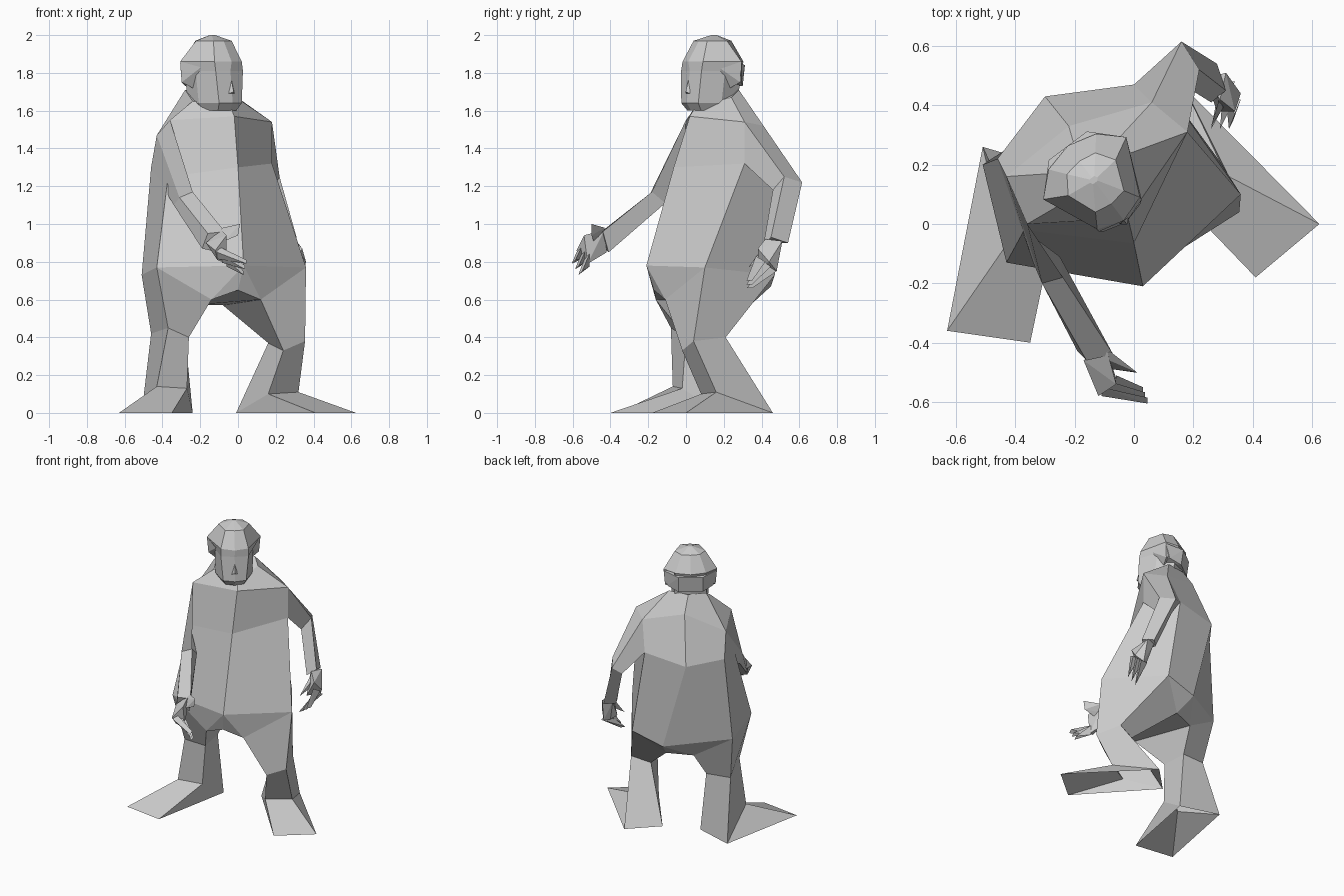
import bpy, bmesh
from mathutils import Vector as V


def finish(name, bm):
    bmesh.ops.recalc_face_normals(bm, faces=bm.faces)
    me = bpy.data.meshes.new(name)
    bm.to_mesh(me)
    bm.free()
    ob = bpy.data.objects.new(name, me)
    bpy.context.collection.objects.link(ob)
    return ob


def shell(name, pts, faces):
    bm = bmesh.new()
    vs = [bm.verts.new(p) for p in pts]
    for f in faces:
        bm.faces.new([vs[i] for i in f])
    return finish(name, bm)


def loft(name, rings, cap0=False, cap1=False):
    bm = bmesh.new()
    vs = [[bm.verts.new(p) for p in r] for r in rings]
    n = len(vs[0])
    for a, b in zip(vs, vs[1:]):
        for i in range(n):
            j = (i + 1) % n
            bm.faces.new((a[i], a[j], b[j], b[i]))
    if cap0:
        bm.faces.new(vs[0])
    if cap1:
        bm.faces.new(vs[-1])
    return finish(name, bm)


def hull(name, pts):
    bm = bmesh.new()
    for p in pts:
        bm.verts.new(p)
    bmesh.ops.convex_hull(bm, input=bm.verts)
    return finish(name, bm)


def facing(s, d, z):
    """Figure frame: s to its left, d forward, turned towards the front right."""
    s -= .02
    return V((.8 * s + .6 * d, .6 * s - .8 * d, z))


# torso: six-sided rings (front, left, back left, back, back right, right)
F, L, BL = (.03, -.21, .78), (.36, .1, .77), (.1, .47, .73)
B, BR, R = (-.13, .45, .67), (-.51, .2, .73), (-.43, -.13, .77)
mid = [(0, -.065, 1.3), (.18, .31, 1.32), (0, .47, 1.32),
       (-.3, .43, 1.28), (-.46, .22, 1.3), (-.37, -.02, 1.25)]
shoulder = [(-.02, .02, 1.57), (.18, .31, 1.54), (.06, .41, 1.52),
            (-.22, .33, 1.6), (-.43, .16, 1.47), (-.36, 0, 1.55)]
neck = [(-.04, .05, 1.62), (-.01, .24, 1.67), (-.06, .28, 1.71),
        (-.2, .26, 1.71), (-.28, .17, 1.71), (-.24, .07, 1.65)]
loft("torso", [[F, L, BL, B, BR, R], mid, shoulder, neck], cap1=True)

# pelvis between the legs
CFr, CFm, CFl = (-.14, -.16, .6), (0, -.17, .65), (.12, -.11, .6)
CBl, CBr = (-.08, .34, .57), (-.25, .27, .57)
shell("pelvis", [F, R, CFr, CFm, CFl, L, BL, CBl, CBr, BR, B],
      [(0, 1, 2), (0, 2, 3), (0, 3, 4), (0, 4, 5), (10, 6, 7),
       (10, 7, 8), (10, 8, 9), (2, 3, 4, 7, 8)])

# legs and open-soled feet: hip, knee and ankle rings
# (inner front, outer front, outer back, inner back), then outer and inner toe
legs = {
    "right": ([CFr, R, BR, CBr],
              [(-.26, 0, .4), (-.37, -.08, .45), (-.46, .15, .42), (-.28, .17, .41)],
              [(-.27, -.02, .13), (-.43, -.07, .14), (-.51, .26, 0), (-.24, .18, 0)],
              [(-.63, -.36, 0), (-.35, -.4, 0)]),
    "left": ([CFl, L, BL, CBl],
             [(.24, -.02, .33), (.355, .04, .38), (.29, .21, .4), (.16, .17, .37)],
             [(.16, .08, .1), (.32, .16, .11), (.17, .46, 0), (-.01, .28, 0)],
             [(.625, 0, 0), (.41, -.18, 0)]),
}
for side, (hip, knee, ankle, toes) in legs.items():
    loft(side + "_leg", [hip, knee, ankle])
    shell(side + "_foot", ankle + toes, [(0, 1, 4, 5), (1, 2, 4), (0, 3, 5)])

# arms: rooted on the torso's shoulder corners, then elbow and wrist
loft("right_arm", [[shoulder[5], shoulder[4], mid[4], mid[5]],
                   [(-.24, -.18, 1.17), (-.31, -.2, 1.14), (-.34, -.13, 1.1), (-.25, -.11, 1.11)],
                   [(-.07, -.44, .96), (-.16, -.46, .95), (-.19, -.43, .87), (-.1, -.41, .85)]],
     cap1=True)
loft("left_arm", [[shoulder[1], mid[1], mid[2], shoulder[2]],
                  [(.22, .52, 1.25), (.18, .46, 1.18), (.13, .54, 1.16), (.16, .615, 1.22)],
                  [(.31, .45, .93), (.26, .41, .89), (.22, .48, .9), (.28, .54, .9)]],
     cap1=True)

# hands: palm, fingers and thumb
hull("right_palm", [(-.17, -.46, .9), (-.09, -.43, .97), (-.12, -.42, .85),
                    (-.12, -.58, .86), (-.06, -.54, .94), (-.06, -.52, .79), (-.11, -.55, .81)])
hull("right_thumb", [(-.13, -.44, .93), (-.08, -.43, .98), (-.07, -.49, .91),
                     (.01, -.5, 1.0), (0, -.5, .94)])
hull("left_palm", [(.24, .49, .91), (.31, .51, .91), (.29, .42, .92), (.32, .48, .75),
                   (.36, .44, .8), (.34, .38, .87), (.28, .38, .76), (.28, .46, .76)])
hull("left_thumb", [(.29, .43, .91), (.33, .45, .85), (.3, .39, .85), (.26, .33, .77)])
for i in range(3):
    k = i / 2
    a = V((-.11, -.57, .85)).lerp(V((-.06, -.53, .81)), k)
    b = V((.045, -.605, .79)).lerp(V((.03, -.57, .73)), k)
    hull(f"right_finger_{i}", [a + V((0, .02, .035)), a + V((0, .02, -.035)),
                               a + V((0, -.01, 0)), b, b + V((0, .02, .02))])
    a = V((.32, .46, .75)).lerp(V((.34, .4, .8)), k)
    b = V((.26, .32, .66)).lerp(V((.32, .32, .7)), k)
    hull(f"left_finger_{i}", [a + V((-.03, .02, 0)), a + V((.02, .02, 0)),
                              a + V((0, -.03, .03)), b, b + V((.015, .03, 0))])

# head: eight-sided rings of z, front, three half-side points, back
profile = [
    (1.6, -.05, (.06, -.07), (.09, -.15), (.08, -.26), -.29),
    (1.64, -.02, (.075, -.04), (.12, -.16), (.1, -.28), -.31),
    (1.81, -.04, (.09, -.05), (.125, -.18), (.11, -.3), -.33),
    (1.86, -.03, (.09, -.06), (.175, -.25), (.1, -.32), -.345),
    (1.97, -.1, (.06, -.11), (.1, -.21), (.06, -.27), -.28),
    (2.0, -.19, (.01, -.19), (.015, -.2), (.01, -.21), -.21)]
rings = []
for z, df, p, q, r, db in profile:
    half = [p, q, r]
    ring = [(0, df)] + half + [(0, db)] + [(-s, d) for s, d in reversed(half)]
    rings.append([facing(s, d, z) for s, d in ring])
loft("head", rings, True, True)

# hair at the nape, nose and ears
hull("nape_hair", [facing(sg * s, d, z) for sg in (1, -1) for s, d, z in
                   [(.175, -.25, 1.85), (.08, -.345, 1.84), (.15, -.27, 1.75),
                    (.08, -.33, 1.73), (.12, -.22, 1.74)]])
hull("nose", [facing(s, d, z) for s, d, z in
              [(0, -.03, 1.76), (.02, -.03, 1.69), (-.02, -.03, 1.69), (0, -.012, 1.7)]])
for sg, side in ((1, "left"), (-1, "right")):
    hull(side + "_ear", [facing(sg * s, d, z) for s, d, z in
                         [(.12, -.14, 1.83), (.175, -.25, 1.86), (.1, -.31, 1.8),
                          (.165, -.25, 1.75), (.115, -.22, 1.72)]])
